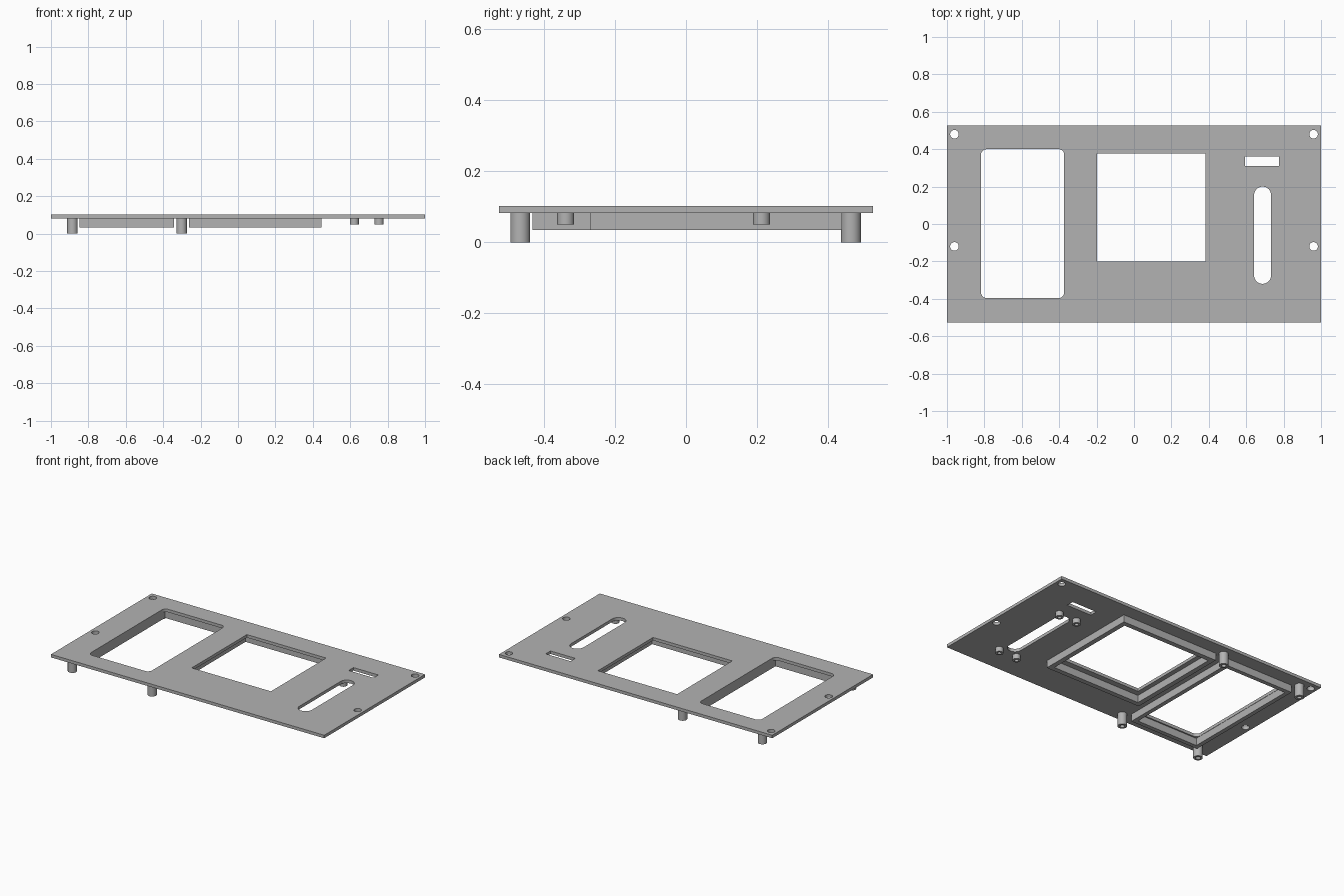
import bpy, math

if "Cube" in bpy.data.objects:
    bpy.data.objects.remove(bpy.data.objects["Cube"])

grey = bpy.data.materials.new("panel grey")
grey.diffuse_color = (0.45, 0.45, 0.45, 1)
grey.use_nodes = True
grey.node_tree.nodes["Principled BSDF"].inputs["Base Color"].default_value = grey.diffuse_color

PLATE_LOW, PLATE_TOP = 0.082, 0.102


def rect(x0, x1, y0, y1, r=0.0, steps=8):
    """Rectangle outline, with rounded corners if r is given."""
    if r == 0:
        return [(x0, y0), (x1, y0), (x1, y1), (x0, y1)]
    pts = []
    for i, (cx, cy) in enumerate([(x1 - r, y1 - r), (x0 + r, y1 - r),
                                  (x0 + r, y0 + r), (x1 - r, y0 + r)]):
        for k in range(steps + 1):
            a = math.pi / 2 * (i + k / steps)
            pts.append((cx + r * math.cos(a), cy + r * math.sin(a)))
    return pts


def circle(x, y, r, n=32):
    return [(x + r * math.cos(2 * math.pi * i / n),
             y + r * math.sin(2 * math.pi * i / n)) for i in range(n)]


def prism(name, loops, z0, z1):
    """Extrude an outline (first loop) with holes (other loops) from z0 to z1."""
    curve = bpy.data.curves.new(name, 'CURVE')
    curve.dimensions = '2D'
    curve.fill_mode = 'BOTH'
    curve.extrude = (z1 - z0) / 2
    for loop in loops:
        spline = curve.splines.new('POLY')
        spline.points.add(len(loop) - 1)
        for p, (x, y) in zip(spline.points, loop):
            p.co = (x, y, 0, 1)
        spline.use_cyclic_u = True
    curve.materials.append(grey)
    ob = bpy.data.objects.new(name, curve)
    ob.location.z = (z0 + z1) / 2
    bpy.context.collection.objects.link(ob)
    bpy.ops.object.select_all(action='DESELECT')
    ob.select_set(True)
    bpy.context.view_layer.objects.active = ob
    bpy.ops.object.convert(target='MESH')
    ob = bpy.context.object
    ob.name = name
    bpy.ops.object.mode_set(mode='EDIT')
    bpy.ops.mesh.select_all(action='SELECT')
    bpy.ops.mesh.remove_doubles(threshold=0.0001)
    bpy.ops.mesh.normals_make_consistent(inside=False)
    bpy.ops.object.mode_set(mode='OBJECT')
    bpy.ops.object.shade_smooth_by_angle(angle=math.radians(30))
    return ob


# Face plate with windows, slots and screw holes
screws = [circle(x, y, 0.023) for x in (-0.96, 0.96) for y in (-0.12, 0.48)]
prism("face_plate", [
    rect(-1, 1, -0.527, 0.527),
    rect(-0.818, -0.373, -0.396, 0.40, 0.03),      # tall window
    rect(-0.199, 0.381, -0.20, 0.377),             # square window
    rect(0.593, 0.775, 0.31, 0.36),                # small slot
    rect(0.642, 0.733, -0.32, 0.20, 0.0454),       # slider slot
] + screws, PLATE_LOW, PLATE_TOP)

# Raised frames on the underside around both windows
for name, (x0, x1, y0, y1), t in [
        ("tall_window_frame", (-0.848, -0.343, -0.433, 0.437), 0.028),
        ("square_window_frame", (-0.262, 0.446, -0.27, 0.439), 0.032)]:
    prism(name, [rect(x0, x1, y0, y1),
                 rect(x0 + t, x1 - t, y0 + t, y1 - t)], 0.034, PLATE_LOW)

# Hollow mounting posts around the tall window
for x in (-0.885, -0.301):
    for y in (-0.467, 0.465):
        prism("mounting_post", [circle(x, y, 0.028), circle(x, y, 0.014)],
              0, PLATE_LOW)

# Short hollow pegs around the slider slot
for x in (0.622, 0.754):
    for y in (-0.339, 0.213):
        prism("slider_peg", [circle(x, y, 0.024), circle(x, y, 0.012)],
              0.05, PLATE_LOW)
